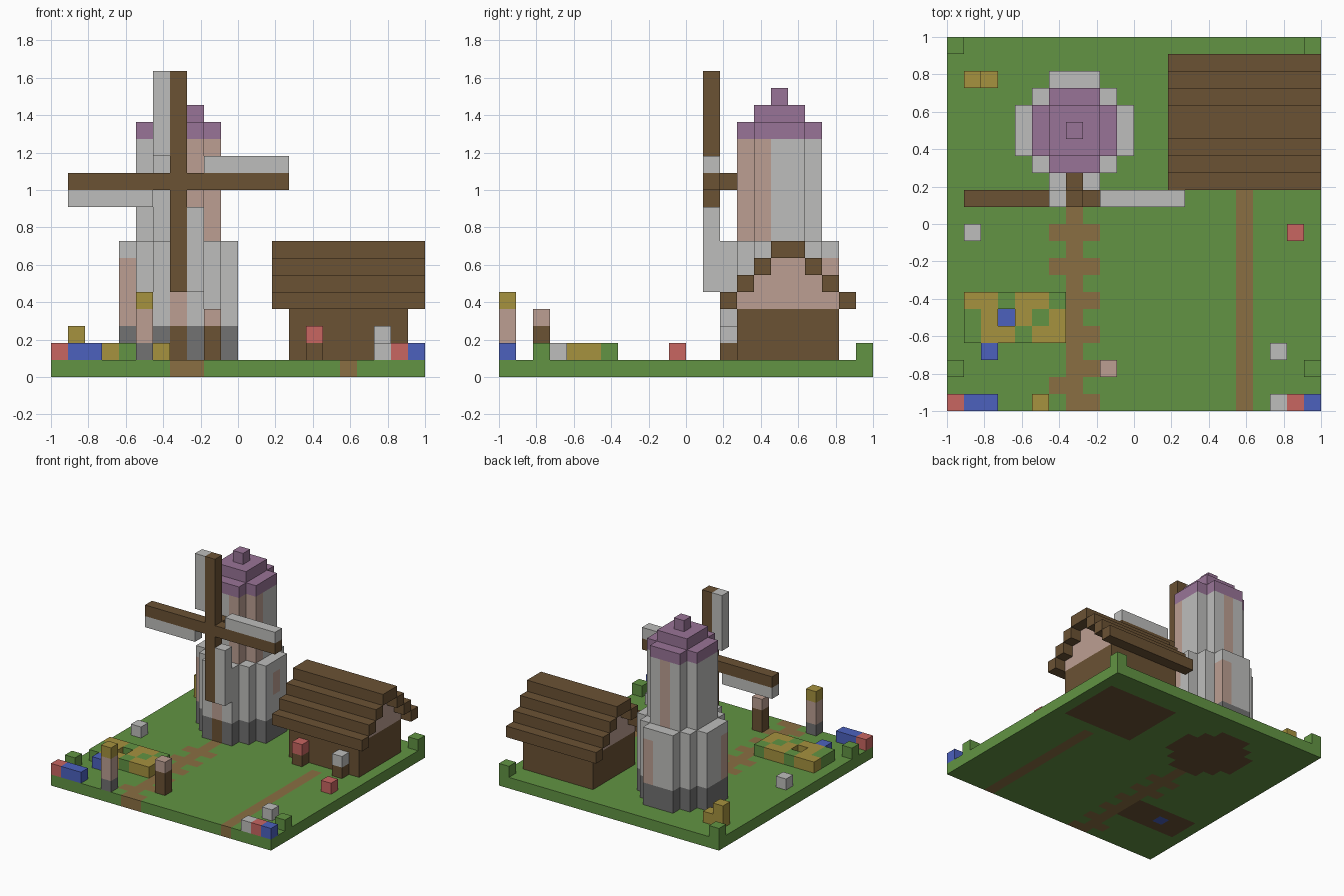
import bpy, bmesh
from mathutils import Vector

cube = bpy.data.objects.get("Cube")
if cube:
    bpy.data.objects.remove(cube, do_unlink=True)

U = 1 / 11      # block size
HALF = 11       # half the base, in blocks

# ---------- materials ----------
SRGB = {
    "grass": (98, 148, 67), "path": (138, 111, 66), "wood": (107, 82, 52),
    "stone": (190, 190, 188), "clay": (188, 159, 146), "dark_stone": (114, 114, 114),
    "purple_roof": (153, 116, 151), "straw": (166, 146, 62),
    "red": (200, 102, 97), "blue": (76, 97, 190),
}
MATS = {}
for label, rgb in SRGB.items():
    lin = [((c / 255 + 0.055) / 1.055) ** 2.4 for c in rgb] + [1]
    m = bpy.data.materials.new(label)
    m.use_nodes = True
    m.diffuse_color = lin
    m.node_tree.nodes["Principled BSDF"].inputs["Base Color"].default_value = lin
    MATS[label] = m


def box(i, j, k, colour):
    """Blocks filling three (start, stop) ranges; a plain number means one block."""
    ri, rj, rk = [range(*r) if isinstance(r, tuple) else (r,) for r in (i, j, k)]
    return {(a, b, c): colour for a in ri for b in rj for c in rk}


def build(name, *groups):
    """Join blocks into one object, keeping only its outer faces."""
    cells = {}
    for g in groups:
        cells.update(g)
    used = sorted(set(cells.values()))
    bm = bmesh.new()
    for cell, colour in cells.items():
        for axis in range(3):
            for side in (0, 1):
                nb = list(cell)
                nb[axis] += 2 * side - 1
                if tuple(nb) in cells:
                    continue
                quad = []
                for p, q in ((0, 0), (1, 0), (1, 1), (0, 1)):
                    v = Vector(cell)
                    v[axis] += side
                    v[(axis + 1) % 3] += p
                    v[(axis + 2) % 3] += q
                    quad.append(bm.verts.new((v - Vector((HALF, HALF, 0))) * U))
                if not side:
                    quad.reverse()
                bm.faces.new(quad).material_index = used.index(colour)
    bmesh.ops.remove_doubles(bm, verts=bm.verts, dist=U / 100)
    me = bpy.data.meshes.new(name)
    bm.to_mesh(me)
    bm.free()
    for c in used:
        me.materials.append(MATS[c])
    ob = bpy.data.objects.new(name, me)
    bpy.context.collection.objects.link(ob)
    return ob


CX, CY = 7, 16   # tower centre block


def disc(limit, reach, k, colour):
    """Round layer of blocks around the tower centre."""
    return {(CX + a, CY + b, c): colour
            for a in range(-reach, reach + 1) for b in range(-reach, reach + 1)
            if abs(a) + abs(b) <= limit for c in range(*k)}


# ---------- ground with inlaid paths and floors ----------
ground = box((0, 22), (0, 22), 0, "grass")
winding = box(7, (0, 13), 0, "path")
for j in (0, 2, 4, 6, 8, 10):
    winding.update(box(8, j, 0, "path"))
for j in (1, 8, 10):
    winding.update(box(6, j, 0, "path"))
build("ground", ground, winding, box(17, (0, 13), 0, "path"),
      box((14, 21), (14, 20), 0, "wood"), disc(4, 3, (0, 1), "wood"),
      box((1, 7), (4, 7), 0, "wood"), box(3, 5, 0, "blue"))

# ---------- windmill ----------
build("tower_lower", disc(4, 3, (1, 3), "dark_stone"), disc(4, 3, (3, 8), "stone"),
      box(4, 15, (3, 7), "clay"), box(8, 19, (3, 7), "clay"), box(10, 16, (5, 7), "clay"),
      box(7, 13, (1, 3), "wood"), box(7, 13, (3, 5), "clay"))
build("tower_upper", disc(3, 2, (8, 14), "stone"),
      *[box(i, j, (8, 14), "clay") for i, j in ((8, 14), (9, 15), (7, 18))])
build("tower_cap", disc(3, 2, (14, 15), "purple_roof"),
      disc(2, 1, (15, 16), "purple_roof"), disc(0, 0, (16, 17), "purple_roof"))
build("sail_frame", box((1, 14), 12, 11, "wood"), box(7, 12, (5, 18), "wood"),
      box(7, 13, 11, "wood"))
build("sail_top", box(6, 12, (13, 18), "stone"))
build("sail_bottom", box(8, 12, (5, 10), "stone"))
build("sail_left", box((9, 14), 12, 12, "stone"))
build("sail_right", box((1, 6), 12, 10, "stone"))

# ---------- house ----------
build("house_walls", box((14, 21), (14, 20), (1, 4), "wood"),
      *[box((14, 21), (14 + s, 20 - s), 4 + s, "clay") for s in range(3)])
build("house_roof", *[box((13, 22), j, 4 + s, "wood")
                      for s in range(4) for j in (13 + s, 20 - s)])
for name, i, colour in (("planter_red", 15, "red"), ("planter_white", 19, "stone")):
    build(name, box(i, 13, 1, "wood"), box(i, 13, 2, colour))

# ---------- crop field around a water hole ----------
CROPS = {"s": "straw", "g": "grass"}
field = {}
for j, row in zip((6, 5, 4), ("ssgssg", "gs.sgs", "gssgss")):
    for i, key in enumerate(row, 1):
        if key in CROPS:
            field.update(box(i, j, 1, CROPS[key]))
build("crop_field", field)

# ---------- posts and hay ----------
build("lamp_post", box(5, 0, 1, "dark_stone"), box(5, 0, (2, 4), "clay"),
      box(5, 0, 4, "straw"))
build("short_post", box(9, 2, (1, 3), "wood"), box(9, 2, 3, "clay"))
build("hay_bales", box((1, 3), 19, 1, "straw"), box(1, 19, 2, "straw"))

# ---------- flowers and bushes ----------
FLOWERS = {
    "red": ((0, 0), (20, 0), (20, 10)),
    "blue": ((1, 0), (2, 0), (21, 0), (2, 3)),
    "stone": ((19, 0), (19, 3), (1, 10)),
    "grass": ((0, 2), (21, 2), (0, 21), (21, 21)),
}
for colour, spots in FLOWERS.items():
    label = {"grass": "bush", "stone": "white_flower"}.get(colour, colour + "_flower")
    for n, (i, j) in enumerate(spots, 1):
        build(f"{label}_{n}", box(i, j, 1, colour))
